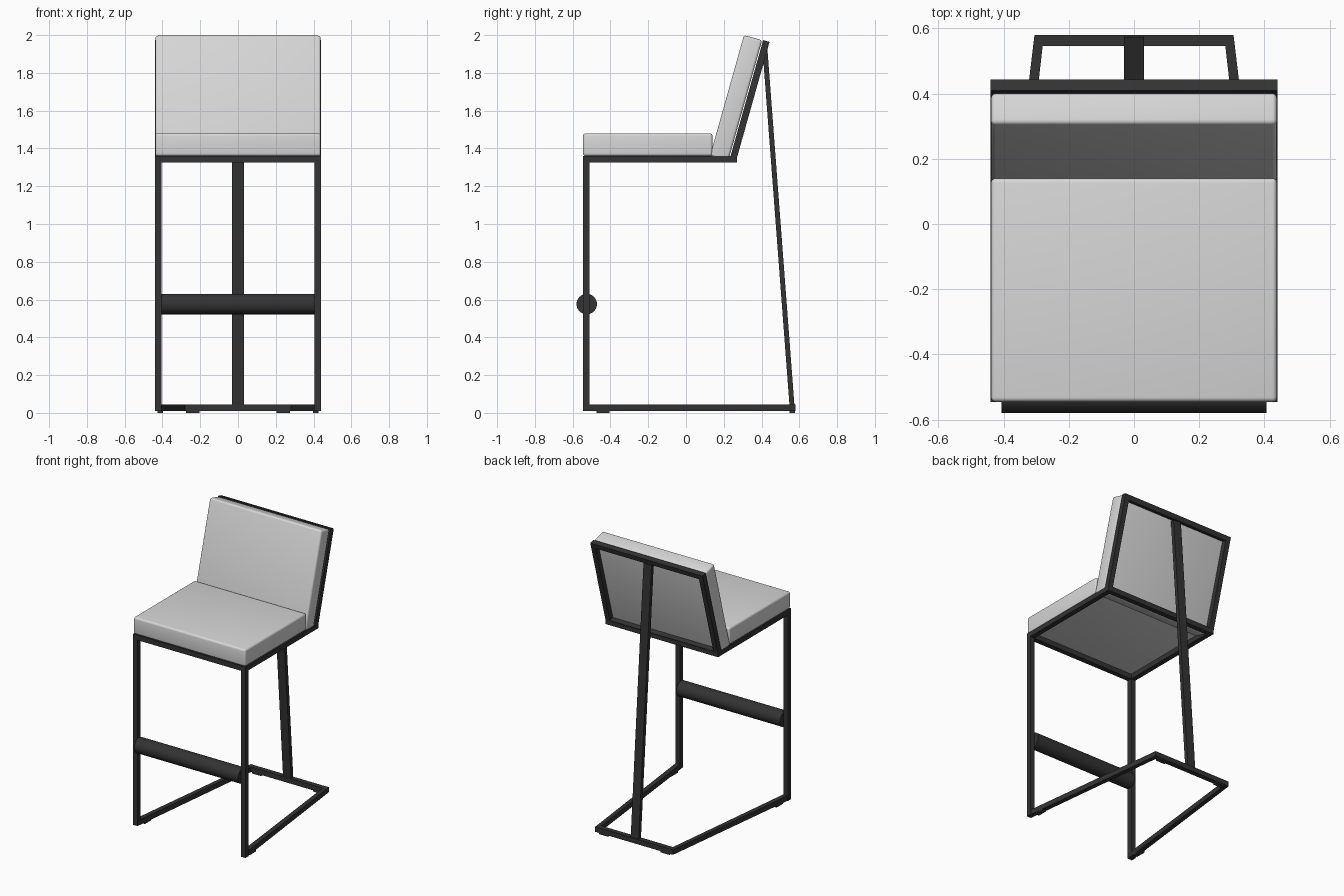
import bpy, bmesh, math
from mathutils import Matrix, Vector

if "Cube" in bpy.data.objects:
    bpy.data.objects.remove(bpy.data.objects["Cube"])


def material(name, v):
    m = bpy.data.materials.new(name)
    m.diffuse_color = (v, v, v, 1)
    m.use_nodes = True
    m.node_tree.nodes["Principled BSDF"].inputs["Base Color"].default_value = m.diffuse_color
    return m


METAL = material("dark metal", 0.033)
FABRIC = material("light grey upholstery", 0.68)


def finish(name, bm, mat, matrix=Matrix()):
    bmesh.ops.recalc_face_normals(bm, faces=bm.faces)
    me = bpy.data.meshes.new(name)
    bm.to_mesh(me)
    bm.free()
    me.materials.append(mat)
    ob = bpy.data.objects.new(name, me)
    ob.matrix_world = matrix
    bpy.context.collection.objects.link(ob)
    return ob


def smooth(ob, angle):
    bpy.ops.object.select_all(action='DESELECT')
    ob.select_set(True)
    bpy.context.view_layer.objects.active = ob
    bpy.ops.object.shade_smooth_by_angle(angle=math.radians(angle))


def box(name, size, matrix, mat, round_by=0):
    bm = bmesh.new()
    bmesh.ops.create_cube(bm, size=1, matrix=Matrix.Diagonal((*size, 1)))
    if round_by:
        bmesh.ops.bevel(bm, geom=bm.edges[:], offset=round_by, segments=4,
                        profile=0.5, affect='EDGES')
    ob = finish(name, bm, mat, matrix)
    if round_by:
        smooth(ob, 40)
    return ob


def tube_frame(name, outer, inner, z0, z1, closed, matrix=Matrix()):
    """Mitred square-tube frame between two outlines."""
    bm = bmesh.new()
    secs = []
    for o, i in zip(outer, inner):
        secs.append([bm.verts.new(p) for p in
                     ((*o, z0), (*o, z1), (*i, z1), (*i, z0))])
    n = len(secs)
    for k in range(n if closed else n - 1):
        a, b = secs[k], secs[(k + 1) % n]
        for j in range(4):
            bm.faces.new((a[j], a[(j + 1) % 4], b[(j + 1) % 4], b[j]))
    if not closed:
        bm.faces.new(secs[0])
        bm.faces.new(secs[-1])
    return finish(name, bm, METAL, matrix)


def rect(x, y0, y1):
    return [(-x, y0), (-x, y1), (x, y1), (x, y0)]


T = 0.035   # tube size
W = 0.44    # half width

# seat frame and tapered floor frame
tube_frame("seat_frame", rect(W, -0.545, 0.27), rect(W - T, -0.51, 0.235),
           1.325, 1.36, True)
tube_frame("base_frame",
           [(-W, -0.545), (-0.305, 0.58), (0.305, 0.58), (W, -0.545)],
           [(-W + T, -0.545), (-0.28, 0.545), (0.28, 0.545), (W - T, -0.545)],
           0.01, 0.045, False)

# front legs and glides
for side, s in (("left", -1), ("right", 1)):
    box(side + "_front_leg", (T, T, 1.32),
        Matrix.Translation((s * (W - T / 2), -0.5275, 0.67)), METAL)
    box(side + "_front_glide", (0.03, 0.07, 0.012),
        Matrix.Translation((s * 0.411, -0.44, 0.006)), METAL)
    box(side + "_back_glide", (0.07, 0.03, 0.012),
        Matrix.Translation((s * 0.24, 0.5625, 0.006)), METAL)

# round footrest
bm = bmesh.new()
bmesh.ops.create_cone(bm, cap_ends=True, segments=40, radius1=0.054,
                      radius2=0.054, depth=2 * (W - T) + 0.002)
rest = finish("footrest", bm, METAL, Matrix.Translation((0, -0.5255, 0.576))
              @ Matrix.Rotation(math.pi / 2, 4, 'Y'))
smooth(rest, 40)

# leaning back post, from floor frame to backrest top rail
low, high = Vector((0, 0.5625, 0.02)), Vector((0, 0.418, 1.925))
lean = math.atan2(low.y - high.y, high.z - low.z)
box("back_post", (0.062, 0.026, (high - low).length),
    Matrix.Translation((low + high) / 2) @ Matrix.Rotation(lean, 4, 'X'), METAL)

# backrest: local z runs up the tilted back, local y points rearwards
TILT = Matrix.Rotation(-math.atan2(0.18, 0.64), 4, 'X')
to_frame = (Matrix.Translation((0, 0.25, 1.345)) @ TILT
            @ Matrix.Rotation(math.pi / 2, 4, 'X'))
tube_frame("backrest_frame", rect(W, -0.015, 0.648),
           rect(W - T, 0.02, 0.613), -T / 2, T / 2, True, to_frame)
box("backrest_cushion", (0.876, 0.1, 0.665),
    Matrix.Translation((0, 0.127, 1.36)) @ TILT
    @ Matrix.Translation((0, 0.05, 0.3325)), FABRIC, 0.014)

# seat cushion
box("seat_cushion", (0.876, 0.685, 0.12),
    Matrix.Translation((0, -0.2025, 1.42)), FABRIC, 0.014)
